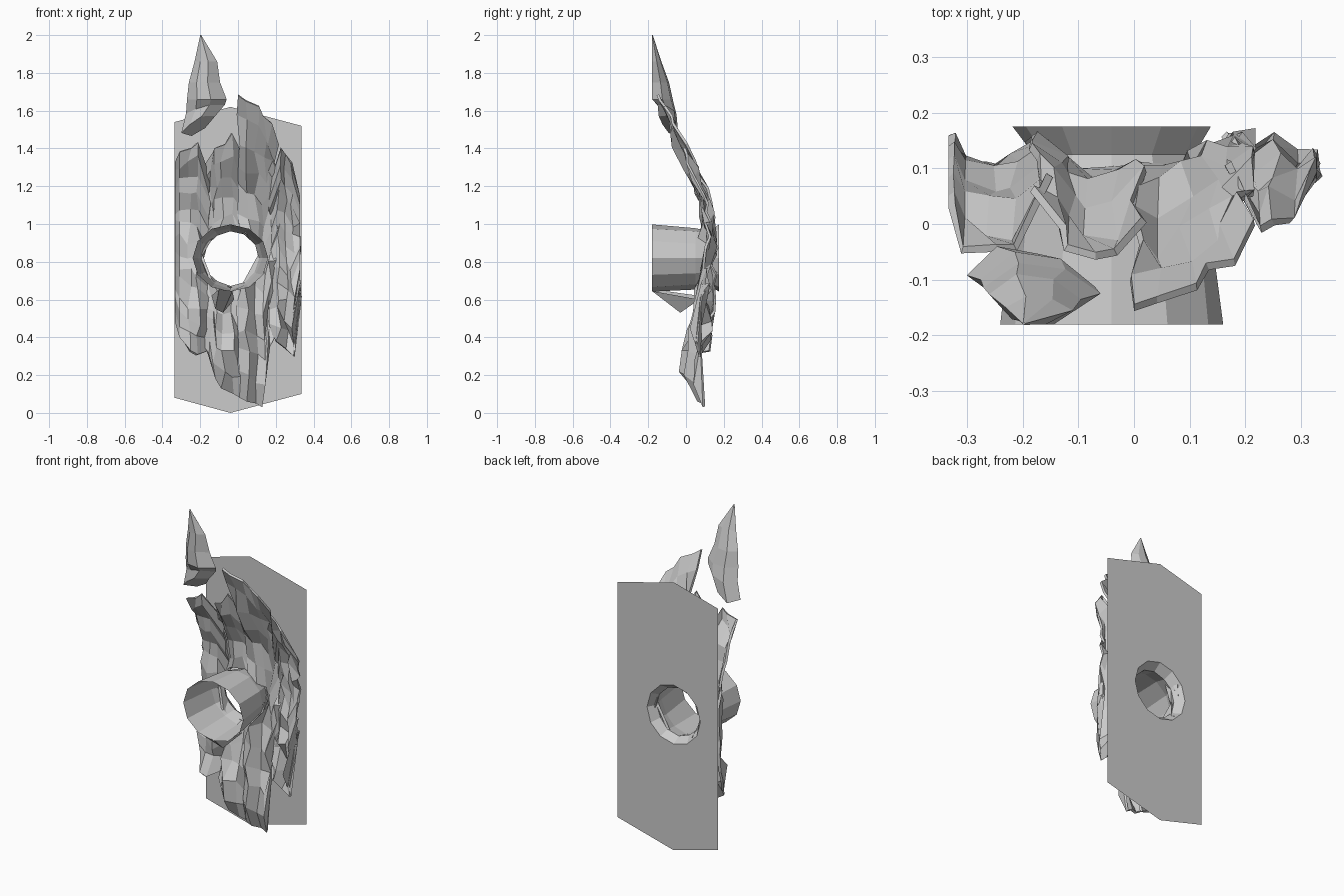
import bpy, bmesh, math, random

if "Cube" in bpy.data.objects:
    bpy.data.objects.remove(bpy.data.objects["Cube"])
random.seed(7)
CX, CZ = -0.04, 0.82


def finish(name, bm, recalc=False):
    if recalc:
        bmesh.ops.recalc_face_normals(bm, faces=bm.faces)
    me = bpy.data.meshes.new(name)
    bm.to_mesh(me)
    bm.free()
    ob = bpy.data.objects.new(name, me)
    bpy.context.collection.objects.link(ob)
    return ob


def jit(a):
    return random.uniform(-a, a)


def lerp_table(t, table):
    for a, b in zip(table, table[1:]):
        if t <= b[0]:
            f = max(0, (t - a[0]) / (b[0] - a[0]))
            return [p + (q - p) * f for p, q in zip(a, b)]
    return list(table[-1])


def ring(bm, y, rx, rz, n=12, j=0.0):
    return [bm.verts.new((CX + (rx + jit(j)) * math.cos(2 * math.pi * i / n), y,
                          CZ + (rz + jit(j)) * math.sin(2 * math.pi * i / n))) for i in range(n)]


def loft(bm, rings):
    for a, b in zip(rings, rings[1:]):
        n = len(a)
        for i in range(n):
            bm.faces.new((a[i], a[(i + 1) % n], b[(i + 1) % n], b[i]))


# flat back plate with a round hole
bm = bmesh.new()
outline = [(-0.335, .08), (-0.04, 0), (0.335, .1), (0.335, 1.52), (-0.04, 1.62), (-0.335, 1.54)]
outer = [bm.verts.new((x, 0.175, z)) for x, z in outline]
hole = ring(bm, 0.175, 0.178, 0.178)
for loop in (outer, hole):
    for i in range(len(loop)):
        bm.edges.new((loop[i], loop[(i + 1) % len(loop)]))
bmesh.ops.triangle_fill(bm, edges=bm.edges[:], use_beauty=True, normal=(0, 1, 0))
for f in bm.faces:
    f.normal_update()
    if f.normal.y < 0:
        f.normal_flip()
finish("back_plate", bm)

# open tube through the bark
bm = bmesh.new()
loft(bm, [ring(bm, -0.18, 0.2, 0.178), ring(bm, 0.05, 0.165, 0.158, j=0.01),
          ring(bm, 0.125, 0.146, 0.142, j=0.008), ring(bm, 0.175, 0.178, 0.178)])
finish("tube", bm)

# depth range of the bark by height: z, front y, back y
DEPTH = [(0.03, .08, .11), (0.2, -.06, .125), (0.4, -.035, .15), (0.7, .035, .175), (0.9, .05, .18),
         (1.0, .05, .175), (1.2, .02, .125), (1.4, -.09, .03), (1.5, -.09, -.02), (1.68, -.18, -.12)]


def bark_strip(name, cols, rows=13):
    """Ridged strip; each column is x, bottom z, top z, ridge height."""
    bm = bmesh.new()
    grid, inside = [], set()
    for x, lo, hi, ridge in cols:
        line = []
        for r in range(rows + 1):
            edge = r in (0, rows)
            z = lo + (hi - lo) * r / rows + (0 if edge else jit(0.025))
            px = x if abs(x) > 0.3 else x + jit(0.014)
            _, yf, yb = lerp_table(z, DEPTH)
            f = min(1, max(0, ridge + jit(0.24)))
            y = yb - 0.02 + (yf - yb + 0.02) * f
            v = bm.verts.new((px, y, z))
            d = math.hypot(px - CX, z - CZ)
            if d < 0.17:
                inside.add(v)
                s = 0.16 / max(d, 0.01)
                v.co.x, v.co.z = CX + (px - CX) * s, CZ + (z - CZ) * s
            line.append(v)
        grid.append(line)
    for a, b in zip(grid, grid[1:]):
        for r in range(rows):
            q = (a[r], b[r], b[r + 1], a[r + 1])
            if sum(v in inside for v in q) < 4:
                bm.faces.new(q)
    bmesh.ops.delete(bm, geom=[v for v in bm.verts if not v.link_faces], context='VERTS')
    ob = finish(name, bm)
    m = ob.modifiers.new("thickness", 'SOLIDIFY')
    m.thickness = 0.014
    m.offset = -1


bark_strip("bark_left", [(-.333, .48, 1.33, .15), (-.31, .40, 1.38, .5), (-.26, .33, 1.40, .65),
                         (-.21, .31, 1.43, .5), (-.155, .33, 1.24, .2)])
bark_strip("bark_middle", [(-.175, .36, 1.30, .1), (-.14, .31, 1.38, .4), (-.12, .18, 1.40, .6),
                           (-.08, .13, 1.42, .65), (-.03, .10, 1.48, .5), (.01, .08, 1.37, .4)])
bark_strip("bark_tall", [(.0, .08, 1.68, .55), (.05, .06, 1.65, .65), (.10, .05, 1.62, .4),
                         (.14, .03, 1.57, .3), (.17, .35, 1.53, .2), (.205, .44, 1.42, .15)])
bark_strip("bark_right", [(.17, .42, 1.20, .1), (.215, .38, 1.40, .45), (.255, .34, 1.37, .25),
                          (.29, .30, 1.32, .5), (.328, .62, 1.15, .4)])

# loose splinter at the top: z, x left, x right, y front, y back
bm = bmesh.new()
rings = []
for z, xl, xr, yf, yb in [(1.51, -.30, -.12, -.17, -.04), (1.6, -.275, -.07, -.175, -.05),
                          (1.66, -.27, -.06, -.18, -.07), (1.75, -.26, -.095, -.18, -.09),
                          (1.86, -.23, -.11, -.18, -.13), (2.0, -.2, -.195, -.181, -.176)]:
    w, d = xr - xl, yb - yf
    low = 1.0 if z < 1.55 else 0.5 if z < 1.65 else 0
    rings.append([bm.verts.new((xl + w * u, yf + d * v, z + low * (0.08 * (u - .35) + 0.1 * (.6 - v))))
                  for u, v in [(0, .6), (.25, .35), (.6, .2), (1, .5), (.7, .9), (.3, 1)]]
                 if z < 1.65 else
                 [bm.verts.new((xl + w * u, yf + d * v, z))
                  for u, v in [(0, .6), (.25, .1), (.6, 0), (1, .5), (.7, .9), (.3, 1)]])
loft(bm, rings)
bm.faces.new(rings[0])
bm.faces.new(rings[-1])
finish("loose_splinter", bm, True)

# pointed wedge of bark under the tube
bm = bmesh.new()
vs = [bm.verts.new(p) for p in [(-.10, -.18, .655), (-.03, -.18, .645), (-.12, -.04, .55),
                                (-.08, -.03, .53), (-.14, .07, .62), (-.02, .07, .60)]]
for q in [(0, 1, 3, 2), (2, 3, 5, 4), (0, 2, 4), (1, 5, 3)]:
    bm.faces.new([vs[i] for i in q])
finish("tube_wedge", bm, True)
